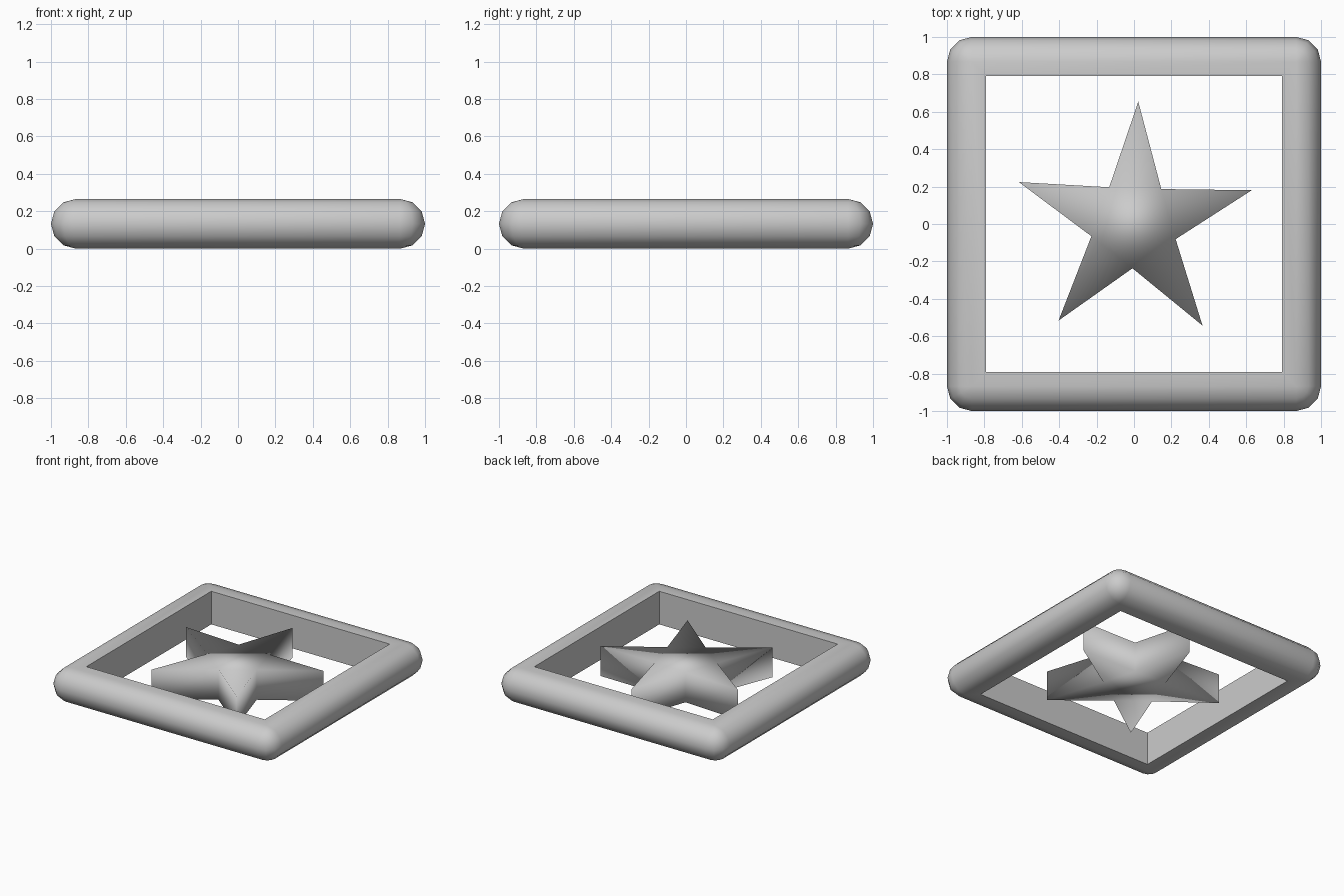
import bpy, bmesh, math

if "Cube" in bpy.data.objects:
    bpy.data.objects.remove(bpy.data.objects["Cube"])

H = 0.265          # frame thickness
R = H / 2          # radius of the rounded outer edge
CORE = 1 - R       # where the rounding starts
HOLE = 0.79        # half-width of the square opening


def make_object(name, bm):
    bmesh.ops.recalc_face_normals(bm, faces=bm.faces[:])
    mesh = bpy.data.meshes.new(name)
    bm.to_mesh(mesh)
    bm.free()
    obj = bpy.data.objects.new(name, mesh)
    bpy.context.collection.objects.link(obj)
    bpy.context.view_layer.objects.active = obj
    obj.select_set(True)
    return obj


def rounded_square(bm, half, radius, z, steps=3):
    """Loop of a square with rounded corners."""
    loop = []
    for q in range(4):
        mid = math.radians(45 + 90 * q)
        cx = half * math.copysign(1, math.cos(mid))
        cy = half * math.copysign(1, math.sin(mid))
        for i in range(steps + 1):
            a = math.radians(90 * q + 90 * i / steps)
            loop.append(bm.verts.new((cx + radius * math.cos(a), cy + radius * math.sin(a), z)))
    return loop


# Square frame: half-round outside, straight wall inside
bm = bmesh.new()
loops = [rounded_square(bm, HOLE, 0, 0)]
for k in range(7):
    phi = math.radians(-90 + 30 * k)
    loops.append(rounded_square(bm, CORE, R * math.cos(phi), R + R * math.sin(phi)))
loops.append(rounded_square(bm, HOLE, 0, H))
n = len(loops[0])
for a, b in zip(loops, loops[1:] + loops[:1]):
    for i in range(n):
        j = (i + 1) % n
        bm.faces.new((a[i], a[j], b[j], b[i]))
bmesh.ops.remove_doubles(bm, verts=bm.verts[:], dist=1e-4)
make_object("square_frame", bm)
bpy.ops.object.shade_smooth_by_angle(angle=math.radians(50))
bpy.ops.object.select_all(action='DESELECT')

# Five-pointed star, slightly turned, floating in the opening
bm = bmesh.new()
outline = []
for k in range(10):
    r = 0.237 if k % 2 else 0.655
    a = math.radians(88 + 36 * k)
    outline.append((r * math.cos(a), r * math.sin(a)))
low = [bm.verts.new((x, y, 0)) for x, y in outline]
top = [bm.verts.new((x, y, 0.24)) for x, y in outline]
bm.faces.new(low[::-1])
bm.faces.new(top)
for i in range(10):
    j = (i + 1) % 10
    bm.faces.new((low[i], low[j], top[j], top[i]))
make_object("star", bm)
bpy.ops.object.shade_smooth()
